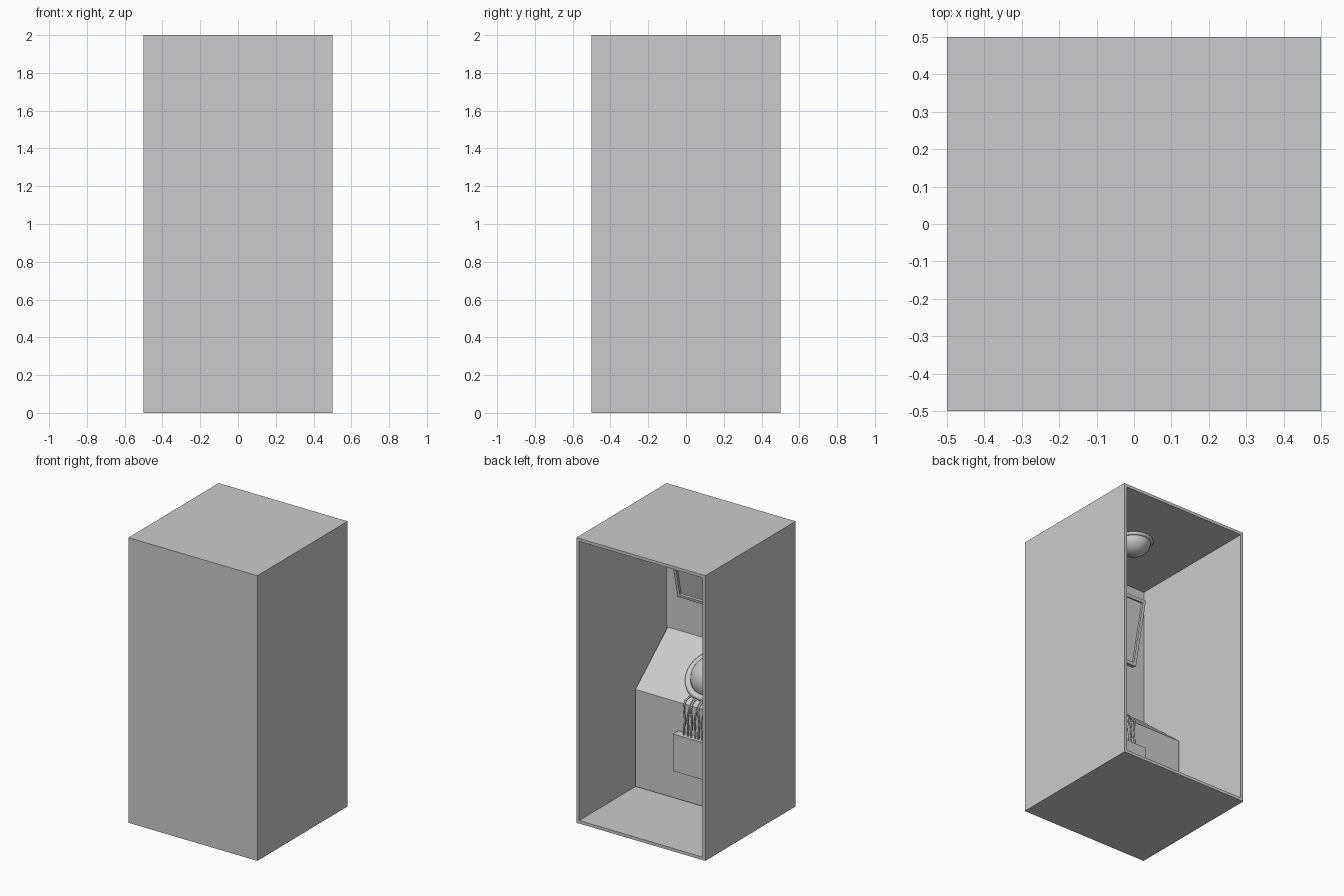
import bpy, bmesh, math
from mathutils import Vector, Matrix

if "Cube" in bpy.data.objects:
    bpy.data.objects.remove(bpy.data.objects["Cube"])


def finish(name, bm, smooth=False):
    bmesh.ops.recalc_face_normals(bm, faces=bm.faces)
    me = bpy.data.meshes.new(name)
    bm.to_mesh(me)
    bm.free()
    ob = bpy.data.objects.new(name, me)
    bpy.context.collection.objects.link(ob)
    if smooth:
        for p in me.polygons:
            p.use_smooth = True
    return ob


def new_box(lo, hi):
    bm = bmesh.new()
    lo, hi = Vector(lo), Vector(hi)
    size = hi - lo
    bmesh.ops.create_cube(bm, size=1, matrix=Matrix.Translation((lo + hi) / 2)
                          @ Matrix.Diagonal((*size, 1)))
    return bm


def recessed_box(name, lo, hi, rim, depth):
    """Box whose +y face is inset by rim and pushed in by depth."""
    bm = new_box(lo, hi)
    bm.normal_update()
    face = max(bm.faces, key=lambda f: f.normal.y)
    bmesh.ops.inset_region(bm, faces=[face], thickness=rim)
    ext = bmesh.ops.extrude_discrete_faces(bm, faces=[face])
    bmesh.ops.translate(bm, verts=ext["faces"][0].verts, vec=(0, -depth, 0))
    return finish(name, bm)


def ball(name, loc, scale, tilt=0.0):
    """Rounded dome: a sphere cut off just under its mounting plane."""
    bm = bmesh.new()
    bmesh.ops.create_uvsphere(bm, u_segments=32, v_segments=16, radius=1)
    bmesh.ops.scale(bm, verts=bm.verts, vec=scale)
    ob = finish(name, bm)
    ob.location, ob.rotation_euler = loc, (tilt, 0, 0)
    return ob


def ring(name, loc, major, minor, tilt=0.0):
    bpy.ops.mesh.primitive_torus_add(major_segments=48, minor_segments=12,
                                     major_radius=major, minor_radius=minor,
                                     location=loc, rotation=(tilt, 0, 0))
    ob = bpy.context.object
    ob.name = name
    return ob


# Cabinet shell, open at the back
recessed_box("booth_shell", (-.5, -.5, 0), (.5, .5, 2), .03, .97)

# Console with sloped top
profile = [(-.47, .03), (-.11, .03), (-.11, .71), (-.47, 1.01)]
bm = bmesh.new()
face = bm.faces.new([bm.verts.new((-.47, y, z)) for y, z in profile])
ext = bmesh.ops.extrude_face_region(bm, geom=[face])
bmesh.ops.translate(bm, vec=(.94, 0, 0),
                    verts=[v for v in ext["geom"] if isinstance(v, bmesh.types.BMVert)])
finish("console", bm)

# Ball and collar on the sloped panel
slope = -math.atan2(.30, .36)
centre = Vector((0, -.29, .86))
normal = Vector((0, -math.sin(slope), math.cos(slope)))
ball("console_ball", centre - normal * .03, (.15, .15, .15), slope)
ring("ball_collar", centre, .163, .022, slope)

# Junction box on the console front
finish("junction_box", new_box((-.137, -.11, .25), (.137, -.05, .51)))

# Cables from the ball collar down into the junction box
cables = bpy.data.curves.new("cables", "CURVE")
cables.dimensions = "3D"
cables.bevel_depth = .006
cables.bevel_resolution = 2
cables.resolution_u = 8
for i in range(6):
    x = -.07 + i * .028
    w = .012 if i % 2 else -.012
    path = [(x, -.17, .75), (x + w, -.12, .755), (x + w, -.075, .70),
            (x - w, -.085, .61), (x + w / 2, -.08, .55), (x, -.08, .50)]
    sp = cables.splines.new("NURBS")
    sp.points.add(len(path) - 1)
    for p, co in zip(sp.points, path):
        p.co = (*co, 1)
    sp.order_u = 4
    sp.use_endpoint_u = True
ob = bpy.data.objects.new("cables", cables)
bpy.context.collection.objects.link(ob)

# Tilted screen with recessed face, and its wall bracket
screen = recessed_box("screen", (-.31, -.04, -.228), (.31, 0, .228), .03, .015)
screen.location = (0, -.30, 1.533)
screen.rotation_euler = (-math.atan2(.10, .445), 0, 0)
finish("screen_bracket", new_box((-.05, -.48, 1.49), (.05, -.335, 1.57)))

# Ceiling lamp
ball("ceiling_lamp", (0, 0, 1.97), (.11, .11, .10))
ring("lamp_rim", (0, 0, 1.97), .112, .013)

# Smooth the round parts
for name in ("console_ball", "ball_collar", "ceiling_lamp", "lamp_rim"):
    for p in bpy.data.objects[name].data.polygons:
        p.use_smooth = True

# Trim the lamp so it stays under the roof
for name in ("ceiling_lamp", "lamp_rim"):
    me = bpy.data.objects[name].data
    bm = bmesh.new()
    bm.from_mesh(me)
    bmesh.ops.bisect_plane(bm, geom=bm.verts[:] + bm.edges[:] + bm.faces[:],
                           plane_co=(0, 0, .005), plane_no=(0, 0, 1), clear_outer=True)
    bm.to_mesh(me)
    bm.free()
